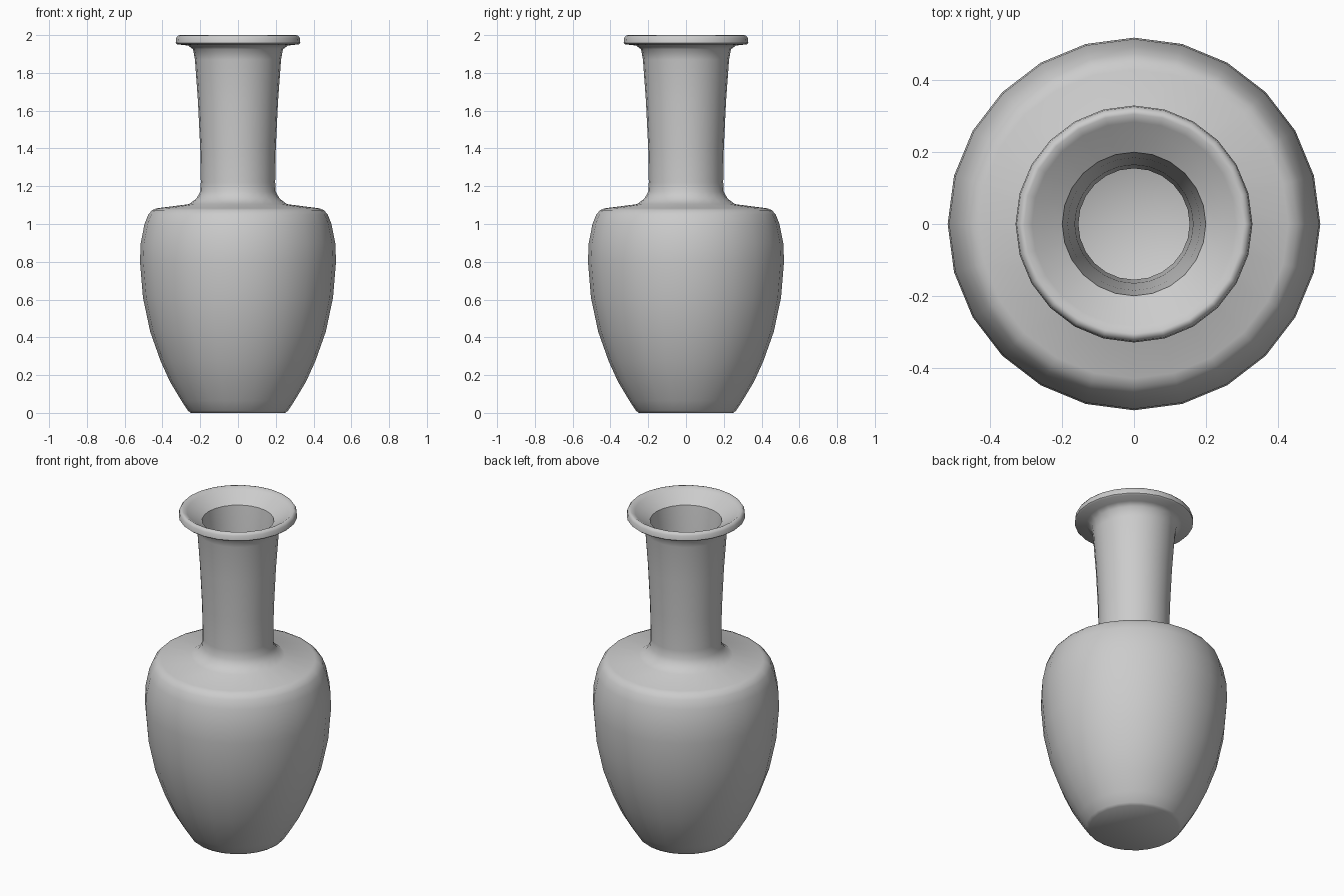
import bpy
import bmesh
import math

cube = bpy.data.objects.get("Cube")
if cube:
    bpy.data.objects.remove(cube, do_unlink=True)

SIDES = 24

# One grey ceramic colour
grey = bpy.data.materials.new("grey_ceramic")
grey.use_nodes = True
colour = (0.6, 0.6, 0.6, 1)
grey.diffuse_color = colour
grey.node_tree.nodes["Principled BSDF"].inputs["Base Color"].default_value = colour

# Profile parts as (radius, height)
body = [(0.25, 0), (0.265, 0.012), (0.30, 0.065), (0.36, 0.165), (0.41, 0.275),
        (0.465, 0.43), (0.503, 0.61), (0.519, 0.80), (0.515, 0.90), (0.495, 1.0),
        (0.475, 1.05), (0.455, 1.073), (0.43, 1.083)]
neck = [(0.26, 1.105), (0.22, 1.135), (0.2, 1.17), (0.197, 1.22), (0.2, 1.4),
        (0.212, 1.65), (0.228, 1.87), (0.238, 1.925)]
lip = [(0.265, 1.945), (0.322, 1.951), (0.33, 1.958), (0.327, 1.985),
       (0.318, 1.998), (0.306, 2.0), (0.284, 1.985)]
inside = [(0.25, 1.962), (0.2, 1.93), (0.185, 1.8), (0.165, 1.55), (0.155, 1.3),
          (0.155, 1.16), (0.2, 1.08), (0.40, 1.04), (0.46, 0.97), (0.478, 0.80),
          (0.462, 0.61), (0.425, 0.43), (0.37, 0.28), (0.30, 0.15), (0.2, 0.07)]


def lathe(name, profile):
    """Spin a profile around z and close both ends on the axis."""
    bm = bmesh.new()
    rings = [[bm.verts.new((r * math.cos(2 * math.pi * i / SIDES),
                            r * math.sin(2 * math.pi * i / SIDES), z))
              for i in range(SIDES)] for r, z in profile]
    for low, high in zip(rings, rings[1:]):
        for i in range(SIDES):
            j = (i + 1) % SIDES
            bm.faces.new((low[i], low[j], high[j], high[i]))
    bm.faces.new(rings[0][::-1])          # flat foot
    floor = bm.verts.new((0, 0, 0.04))    # bowl-shaped inner floor
    for i in range(SIDES):
        bm.faces.new((rings[-1][i], rings[-1][(i + 1) % SIDES], floor))
    bmesh.ops.recalc_face_normals(bm, faces=bm.faces)
    mesh = bpy.data.meshes.new(name)
    bm.to_mesh(mesh)
    bm.free()
    obj = bpy.data.objects.new(name, mesh)
    bpy.context.collection.objects.link(obj)
    mesh.materials.append(grey)
    return obj


vase = lathe("vase", body + neck + lip + inside)
bpy.ops.object.select_all(action="DESELECT")
vase.select_set(True)
bpy.context.view_layer.objects.active = vase
bpy.ops.object.shade_smooth_by_angle(angle=math.radians(50))
